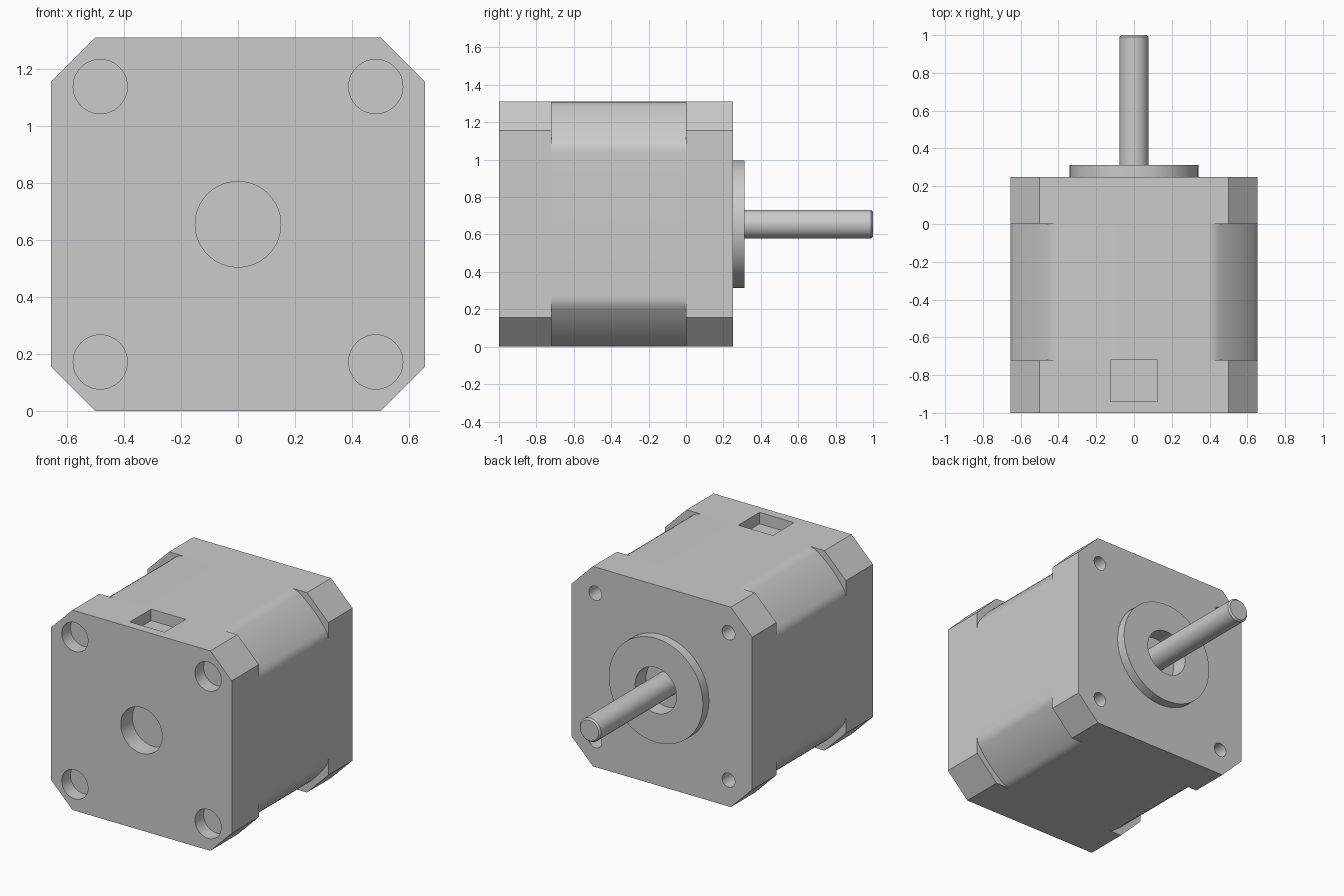
import bpy, bmesh, math
from mathutils import Matrix, Vector

cube = bpy.data.objects.get("Cube")
if cube:
    bpy.data.objects.remove(cube, do_unlink=True)

HALF = 0.655          # half width of the square body
MID = HALF            # height of the motor axis
PITCH = 0.483         # screw offset from the axis

grey = bpy.data.materials.new("light_grey_metal")
grey.use_nodes = True
colour = (0.6, 0.6, 0.6, 1)
grey.diffuse_color = colour
grey.node_tree.nodes["Principled BSDF"].inputs["Base Color"].default_value = colour


def add_object(name, bm):
    bmesh.ops.recalc_face_normals(bm, faces=bm.faces)
    mesh = bpy.data.meshes.new(name)
    bm.to_mesh(mesh)
    bm.free()
    mesh.materials.append(grey)
    obj = bpy.data.objects.new(name, mesh)
    bpy.context.collection.objects.link(obj)
    return obj


def prism(name, outline, y0, y1):
    """Extrude an (x, z) outline about the motor axis from y0 to y1."""
    bm = bmesh.new()
    face = bm.faces.new([bm.verts.new((x, y0, MID + z)) for x, z in outline])
    made = bmesh.ops.extrude_face_region(bm, geom=[face])["geom"]
    moved = [v for v in made if isinstance(v, bmesh.types.BMVert)]
    bmesh.ops.translate(bm, verts=moved, vec=(0, y1 - y0, 0))
    return add_object(name, bm)


def circle(radius, x=0, z=0, n=64):
    return [(x + radius * math.cos(math.tau * i / n),
             z + radius * math.sin(math.tau * i / n)) for i in range(n)]


def four_corners(quarter):
    """Repeat a corner outline around the axis in quarter turns."""
    points = []
    for k in range(4):
        turn = Matrix.Rotation(k * math.pi / 2, 2)
        points += [tuple(turn @ Vector(p)) for p in quarter]
    return points


def cut(obj, cutters):
    bpy.context.view_layer.objects.active = obj
    for cutter in cutters:
        mod = obj.modifiers.new("cut", 'BOOLEAN')
        mod.operation = 'DIFFERENCE'
        mod.solver = 'EXACT'
        mod.object = cutter
        bpy.ops.object.modifier_apply(modifier=mod.name)


# End caps: squares with chamfered corners
cap = four_corners([(HALF, 0.5), (0.5, HALF)])
rear_cap = prism("rear_cap", cap, -1.0, -0.72)
front_cap = prism("front_cap", cap, 0.0, 0.25)

# Stator: flat sides with turned corners, blended softly into the flats
TURN = 0.778
start = math.asin(0.455 / TURN)
arc = [(TURN * math.cos(a), TURN * math.sin(a))
       for a in (start + (math.pi / 2 - 2 * start) * i / 8 for i in range(9))]
p0, p1, p2 = Vector((HALF, 0.385)), Vector((HALF, 0.425)), Vector(arc[0])
blend = []
for i in range(6):
    t = i / 6
    blend.append(tuple(p0 * (1 - t) ** 2 + p1 * 2 * t * (1 - t) + p2 * t * t))
corner = blend + arc + [(z, x) for x, z in reversed(blend)]
stator = prism("stator", four_corners(corner), -0.72, 0.0)

# Pilot collar and shaft
collar = prism("pilot_collar", circle(0.341), 0.25, 0.312)
shaft = prism("shaft", circle(0.077, n=48), 0.1, 1.0)
bm = bmesh.new()
bm.from_mesh(shaft.data)
rim = [e for e in bm.edges if all(v.co.y > 0.99 for v in e.verts)]
bmesh.ops.bevel(bm, geom=rim, offset=0.01, segments=1, affect='EDGES')
bm.to_mesh(shaft.data)
bm.free()

# Recesses: screw holes, bearing pockets and the connector socket
signs = [(sx, sz) for sx in (-1, 1) for sz in (-1, 1)]
rear_cutters = [prism("rear_screw_cutter", circle(0.095, sx * PITCH, sz * PITCH, 48),
                      -1.1, -0.91) for sx, sz in signs]
rear_cutters.append(prism("rear_bearing_cutter", circle(0.15), -1.1, -0.88))
socket = [(-0.125, HALF - 0.075), (0.125, HALF - 0.075),
          (0.125, HALF + 0.1), (-0.125, HALF + 0.1)]
socket_cutter = prism("socket_cutter", socket, -0.94, -0.7205)
rear_cutters.append(socket_cutter)
front_cutters = [prism("front_screw_cutter", circle(0.0465, sx * PITCH, sz * PITCH, 32),
                       0.11, 0.4) for sx, sz in signs]
pocket = prism("front_bearing_cutter", circle(0.15), 0.2, 0.5)
front_cutters.append(pocket)

cut(rear_cap, rear_cutters)
cut(front_cap, front_cutters)
cut(collar, [pocket])
for helper in rear_cutters + front_cutters:
    bpy.data.objects.remove(helper, do_unlink=True)

# Smooth the round surfaces and keep the edges crisp
bpy.ops.object.select_all(action='DESELECT')
for obj in (rear_cap, stator, front_cap, collar, shaft):
    obj.select_set(True)
bpy.context.view_layer.objects.active = stator
bpy.ops.object.shade_smooth_by_angle(angle=math.radians(30))
